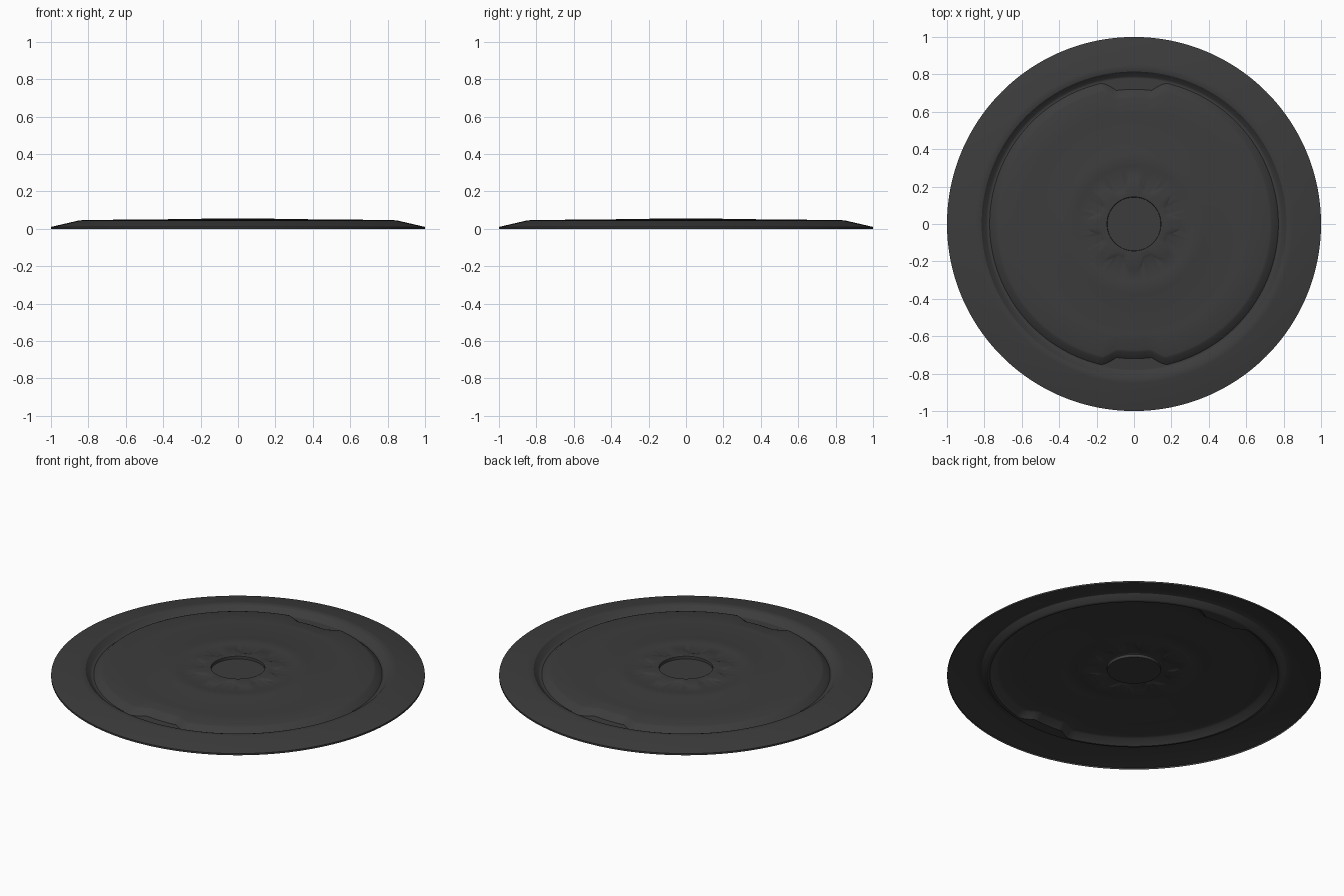
import bpy, bmesh
from math import pi, sin, cos, degrees

if "Cube" in bpy.data.objects:
    bpy.data.objects.remove(bpy.data.objects["Cube"])

SEG = 192


def ramp(v, a, b):
    """1 below a, 0 above b, linear between."""
    return max(0.0, min(1.0, (b - v) / (b - a)))


def notch(t, r):
    """Inward shift of the panel edge at the front and back notches."""
    x, y = abs(r * cos(t)), abs(r * sin(t))
    return 0.052 * ramp(x, 0.10, 0.165) if y > 0.3 else 0.0


def tooth(t):
    """Radius of the eight-toothed hub outline."""
    d = abs((degrees(t) + 22.5) % 45 - 22.5)
    return 0.192 + 0.058 * ramp(d, 7.0, 16.0)


# Rings from rim to centre: radius, height, kind
RINGS = [
    (1.0, 0.0, "round"), (1.0, 0.01, "round"),                       # outer lip
    (0.85, 0.0445, "round"), (0.83, 0.046, "round"),                 # sloped rim
    (0.815, 0.042, "round"), (0.79, 0.016, "round"),
    (0.782, 0.012, "round"), (0.778, 0.012, "round"),                # groove
    (0.772, 0.012, "notch"), (0.738, 0.041, "notch"),
    (0.725, 0.0455, "notch"), (0.675, 0.047, "notch"),
    (0.665, 0.049, "notch"),                                         # panel edge
    (0.60, 0.049, "round"),
    (0.385, 0.049, "round"), (0.375, 0.051, "round"),                # raised ring
    (0.315, 0.051, "round"), (0.305, 0.049, "round"),
    (0.0, 0.049, "tooth"), (-0.008, 0.0515, "tooth"),                # toothed hub
    (0.176, 0.0545, "round"), (0.148, 0.0545, "round"),
    (0.144, 0.052, "round"), (0.143, 0.036, "round"),                # centre recess
]

bm = bmesh.new()
rows = []
for r, z, kind in RINGS:
    row = []
    for i in range(SEG):
        t = 2 * pi * i / SEG
        rad = r
        if kind == "notch":
            rad = r - notch(t, r)
        elif kind == "tooth":
            rad = tooth(t) + r
        row.append(bm.verts.new((rad * cos(t), rad * sin(t), z)))
    rows.append(row)

# Skin between neighbouring rings, then the recess floor
for a, b in zip(rows, rows[1:]):
    for i in range(SEG):
        j = (i + 1) % SEG
        bm.faces.new((a[i], a[j], b[j], b[i]))
bm.faces.new(rows[-1])

mesh = bpy.data.meshes.new("disc_cover")
bm.to_mesh(mesh)
bm.free()
disc = bpy.data.objects.new("disc_cover", mesh)
bpy.context.collection.objects.link(disc)

# Dark plastic
mat = bpy.data.materials.new("dark_grey")
mat.diffuse_color = (0.045, 0.045, 0.045, 1)
mat.use_nodes = True
mat.node_tree.nodes["Principled BSDF"].inputs["Base Color"].default_value = mat.diffuse_color
mesh.materials.append(mat)

bpy.context.view_layer.objects.active = disc
disc.select_set(True)
bpy.ops.object.shade_smooth_by_angle(angle=0.5)
